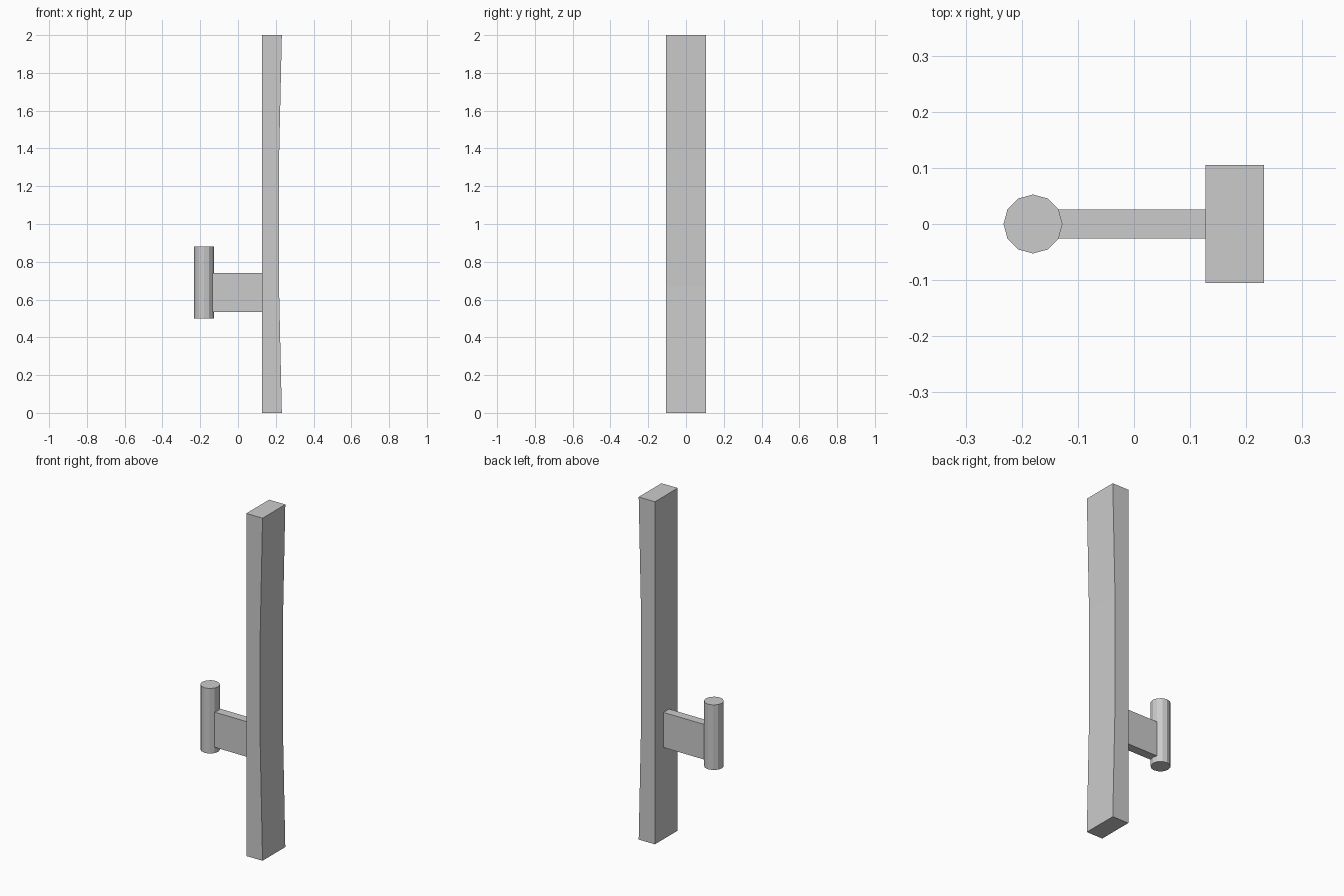
import bpy
import bmesh

old = bpy.data.objects.get("Cube")
if old:
    bpy.data.objects.remove(old, do_unlink=True)

# Single plain grey for every part
grey = bpy.data.materials.new("light_grey")
grey.use_nodes = True
colour = (0.6, 0.6, 0.6, 1.0)
grey.diffuse_color = colour
grey.node_tree.nodes["Principled BSDF"].inputs["Base Color"].default_value = colour


def prism(name, outline, axis, low, high):
    """Extrude a 2D outline: axis 'y' takes (x, z) points, 'z' takes (x, y)."""
    bm = bmesh.new()
    place = (lambda a, b: (a, low, b)) if axis == "y" else (lambda a, b: (a, b, low))
    face = bm.faces.new([bm.verts.new(place(a, b)) for a, b in outline])
    moved = bmesh.ops.extrude_face_region(bm, geom=[face])["geom"]
    offset = (0, high - low, 0) if axis == "y" else (0, 0, high - low)
    bmesh.ops.translate(bm, vec=offset,
                        verts=[v for v in moved if isinstance(v, bmesh.types.BMVert)])
    bmesh.ops.recalc_face_normals(bm, faces=bm.faces)
    mesh = bpy.data.meshes.new(name)
    bm.to_mesh(mesh)
    bm.free()
    mesh.materials.append(grey)
    obj = bpy.data.objects.new(name, mesh)
    bpy.context.collection.objects.link(obj)
    return obj


# Long bar, with its outer side slightly hollowed along the middle
prism("long_bar", [(0.127, 0), (0.232, 0), (0.217, 0.67), (0.217, 1.33),
                   (0.232, 2), (0.127, 2)], "y", -0.105, 0.105)

# Flat arm joining the bar to the grip
prism("arm", [(-0.15, 0.535), (0.127, 0.535), (0.127, 0.74), (-0.15, 0.74)],
      "y", -0.026, 0.026)

# Twelve-sided upright grip
bpy.ops.mesh.primitive_cylinder_add(vertices=12, radius=0.0525, depth=0.38,
                                    location=(-0.18, 0, 0.69),
                                    rotation=(0, 0, 0))
grip = bpy.context.object
grip.name = "grip"
grip.data.materials.append(grey)
